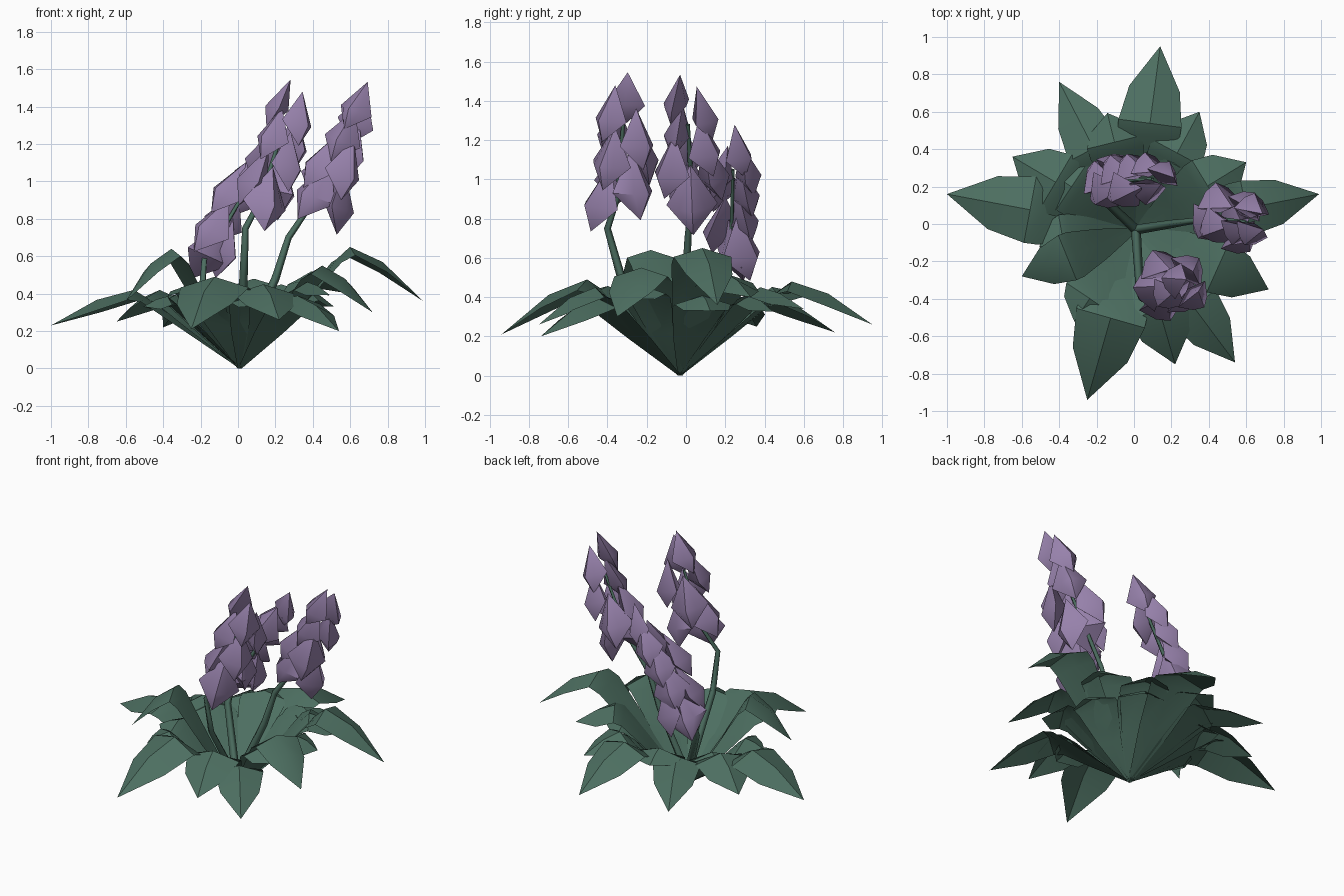
import bpy, bmesh, math, random
from mathutils import Vector

random.seed(4)
cube = bpy.data.objects.get("Cube")
if cube:
    bpy.data.objects.remove(cube, do_unlink=True)


def material(name, rgb):
    m = bpy.data.materials.new(name)
    m.use_nodes = True
    m.diffuse_color = (*rgb, 1)
    m.node_tree.nodes["Principled BSDF"].inputs["Base Color"].default_value = (*rgb, 1)
    return m


GREEN = material("leaf green", (0.073, 0.157, 0.118))
PURPLE = material("petal purple", (0.31, 0.222, 0.41))
ROOT = Vector((0.01, -0.03, 0))
UP = Vector((0, 0, 1))


def finish(bm, name, mat, angle):
    me = bpy.data.meshes.new(name)
    bmesh.ops.recalc_face_normals(bm, faces=bm.faces)
    bm.to_mesh(me)
    bm.free()
    ob = bpy.data.objects.new(name, me)
    bpy.context.collection.objects.link(ob)
    me.materials.append(mat)
    bpy.ops.object.select_all(action="DESELECT")
    ob.select_set(True)
    bpy.context.view_layer.objects.active = ob
    bpy.ops.object.shade_smooth_by_angle(angle=math.radians(angle))


def leaf(name, tip, knee, knee_z, width):
    """Folded blade rising from the root to a knee, then drooping to a point."""
    tip = Vector(tip)
    flat = Vector((tip.x - ROOT.x, tip.y - ROOT.y, 0))
    side = UP.cross(flat).normalized()
    drop = knee_z - tip.z
    # along, height, half width, edge lift
    rows = [(0, 0, 0.012, 0),
            (knee * 0.5, knee_z * 0.46, width * 0.65, 0.1),
            (knee * 0.88, knee_z * 0.9, width * 0.98, -0.12),
            (knee, knee_z, width, -0.3),
            (knee + (1 - knee) * 0.45, knee_z - drop * 0.28, width * 0.8, -0.45)]
    bm = bmesh.new()
    prev = None
    for t, z, w, lift in rows:
        mid = ROOT + flat * t + UP * z
        row = [bm.verts.new(mid + side * s * w + UP * abs(s) * w * lift) for s in (-1, 0, 1)]
        if prev:
            for i in range(2):
                bm.faces.new((prev[i], prev[i + 1], row[i + 1], row[i]))
        prev = row
    end = bm.verts.new(tip)
    for i in range(2):
        bm.faces.new((prev[i], prev[i + 1], end))
    finish(bm, name, GREEN, 35)


# Outer leaves: tip, knee position along the leaf, knee height, half width
outer = [((-1.0, 0.16, 0.23), 0.56, 0.42, 0.18),
         ((0.99, 0.16, 0.36), 0.6, 0.65, 0.15),
         ((-0.25, -0.94, 0.21), 0.52, 0.49, 0.19),
         ((0.14, 0.95, 0.26), 0.58, 0.48, 0.17),
         ((-0.4, 0.76, 0.22), 0.55, 0.41, 0.15),
         ((-0.65, 0.36, 0.25), 0.65, 0.42, 0.17),
         ((0.35, 0.6, 0.34), 0.65, 0.45, 0.15),
         ((0.6, 0.33, 0.4), 0.65, 0.52, 0.16),
         ((0.72, -0.35, 0.3), 0.62, 0.55, 0.15),
         ((0.54, -0.74, 0.2), 0.58, 0.39, 0.15),
         ((0.22, -0.75, 0.26), 0.6, 0.45, 0.17),
         ((-0.6, -0.28, 0.36), 0.6, 0.64, 0.13)]
for i, spec in enumerate(outer):
    leaf(f"outer_leaf_{i + 1}", *spec)

# Shorter leaves filling the rosette
for i in range(8):
    a = math.tau * (i + 0.3) / 8
    r = random.uniform(0.5, 0.62)
    leaf(f"inner_leaf_{i + 1}", (r * math.cos(a), r * math.sin(a), random.uniform(0.32, 0.42)),
         0.75, random.uniform(0.36, 0.48), 0.15)


def stem(name, pts):
    cu = bpy.data.curves.new(name, "CURVE")
    cu.dimensions = "3D"
    cu.bevel_depth = 0.024
    cu.bevel_resolution = 0
    sp = cu.splines.new("POLY")
    sp.points.add(len(pts) - 1)
    for i, (p, co) in enumerate(zip(sp.points, pts)):
        p.co = (*co, 1)
        p.radius = 1.1 - 0.7 * i / (len(pts) - 1)
    ob = bpy.data.objects.new(name, cu)
    bpy.context.collection.objects.link(ob)
    cu.materials.append(GREEN)


def bud(bm, centre, out, axis, h, w):
    """Kite-shaped bell with a rounded front, its lower point flaring outward."""
    side = axis.cross(out).normalized()
    top = bm.verts.new(centre + axis * h * 0.52 - out * w * 0.15)
    low = bm.verts.new(centre - axis * h * 0.48 + out * w * 0.2)
    ring = []
    for s, o in ((-0.52, -0.12), (-0.27, 0.22), (0, 0.38), (0.27, 0.22), (0.52, -0.12), (0, -0.3)):
        ring.append(bm.verts.new(centre + side * s * w + out * o * w - axis * h * 0.08))
    for a, b in zip(ring, ring[1:] + ring[:1]):
        bm.faces.new((top, a, b))
        bm.faces.new((low, b, a))


def flower(name, bottom, top, centres):
    """Loose spire of buds facing away from a leaning axis, smaller toward the top."""
    bottom, top = Vector(bottom), Vector(top)
    axis = (top - bottom).normalized()
    lean = (axis + UP * 0.3).normalized()
    bm = bmesh.new()
    for i, c in enumerate(centres):
        t = 1 - i / (len(centres) - 1)
        c = Vector(c)
        out = c - bottom
        out = (out - axis * out.dot(axis)).normalized()
        out = (out - lean * out.dot(lean)).normalized()
        bud(bm, c, out, lean, 0.36 - 0.08 * t, 0.26 - 0.07 * t)
    finish(bm, name, PURPLE, 50)


# Three flower spires: stem bends, head bottom, head top, bud centres from the top down
spires = {
    "right": ([(0.2, 0, 0.48), (0.27, 0.01, 0.7)], (0.42, 0.03, 0.92), (0.6, 0.01, 1.28),
              [(0.63, -0.05, 1.4), (0.64, 0.09, 1.33), (0.56, -0.04, 1.24), (0.61, 0.1, 1.16), (0.44, -0.02, 1.1),
               (0.58, -0.08, 1.06), (0.46, 0.13, 1.04), (0.54, 0.03, 0.89), (0.41, 0.0, 0.95)]),
    "front": ([(0.03, -0.33, 0.5), (0.04, -0.4, 0.75)], (0.12, -0.35, 0.9), (0.24, -0.32, 1.28),
              [(0.22, -0.3, 1.41), (0.33, -0.39, 1.33), (0.18, -0.38, 1.25), (0.3, -0.24, 1.2), (0.27, -0.39, 1.1),
               (0.14, -0.22, 1.12), (0.09, -0.34, 1.02), (0.16, -0.43, 0.9), (0.22, -0.26, 0.97)]),
    "back": ([(-0.19, 0.16, 0.45), (-0.18, 0.2, 0.58)], (-0.13, 0.23, 0.66), (0.1, 0.24, 1.05),
             [(0.17, 0.27, 1.14), (0.08, 0.31, 1.04), (0.08, 0.18, 1.03), (0.0, 0.3, 0.93), (-0.05, 0.17, 0.96),
              (-0.08, 0.29, 0.8), (-0.14, 0.17, 0.76), (-0.08, 0.29, 0.65), (-0.16, 0.25, 0.63)])}
for place, (bends, bottom, top, centres) in spires.items():
    stem(f"{place}_stem", [ROOT + UP * 0.06, *bends, bottom, top])
    flower(f"{place}_flower_head", bottom, top, centres)
